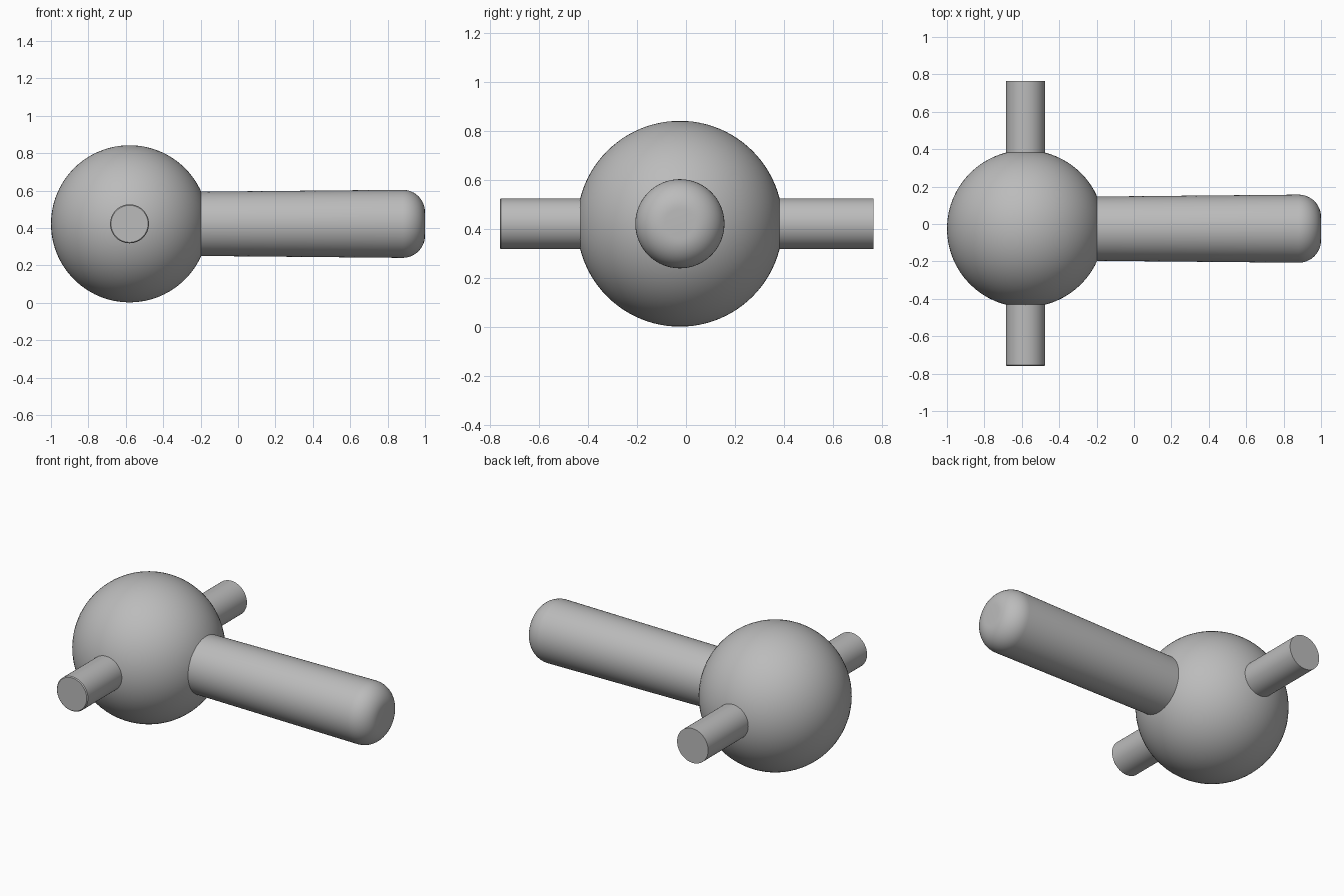
import bpy, bmesh
from math import sin, cos, pi, radians
from mathutils import Matrix

cube = bpy.data.objects.get("Cube")
if cube:
    bpy.data.objects.remove(cube, do_unlink=True)

HUB = (-0.58, -0.025, 0.422)
HUB_RADIUS = 0.42

grey = bpy.data.materials.new("plain grey")
grey.use_nodes = True
GREY = (0.5, 0.5, 0.5, 1)
grey.diffuse_color = GREY
grey.node_tree.nodes["Principled BSDF"].inputs["Base Color"].default_value = GREY


def finish(name, bm, location):
    """Turn a bmesh into a smooth grey object."""
    bmesh.ops.recalc_face_normals(bm, faces=bm.faces)
    mesh = bpy.data.meshes.new(name)
    bm.to_mesh(mesh)
    bm.free()
    mesh.materials.append(grey)
    obj = bpy.data.objects.new(name, mesh)
    obj.location = location
    bpy.context.collection.objects.link(obj)
    bpy.ops.object.select_all(action='DESELECT')
    obj.select_set(True)
    bpy.context.view_layer.objects.active = obj
    bpy.ops.object.shade_smooth_by_angle(angle=radians(35))
    return obj


def lathe(name, profile, turn, location, sides=64):
    """Spin (radius, height) points around z, then turn the axis."""
    bm = bmesh.new()
    rings = [[bm.verts.new((r * cos(2 * pi * i / sides), r * sin(2 * pi * i / sides), h))
              for i in range(sides)] for r, h in profile]
    for a, b in zip(rings, rings[1:]):
        for i in range(sides):
            j = (i + 1) % sides
            bm.faces.new((a[i], a[j], b[j], b[i]))
    bm.faces.new(rings[0])
    bm.faces.new(rings[-1])
    bm.transform(turn)
    return finish(name, bm, location)


# Round hub
bm = bmesh.new()
bmesh.ops.create_uvsphere(bm, u_segments=64, v_segments=48, radius=HUB_RADIUS)
finish("hub_ball", bm, HUB)

# Long arm, slightly wider towards its rounded end
ROUND, TIP, END = 0.12, 0.182, 1.58
arm = [(0.17, 0.2)] + [
    (TIP - ROUND + ROUND * cos(k * pi / 24), END - ROUND + ROUND * sin(k * pi / 24))
    for k in range(13)]
lathe("long_arm", arm, Matrix.Rotation(pi / 2, 4, 'Y'), HUB)

# Two side pegs with flat ends
PEG = 0.104
lathe("front_peg", [(PEG, 0.2), (PEG, 0.73), (PEG - 0.005, 0.735)],
      Matrix.Rotation(pi / 2, 4, 'X'), HUB)
lathe("back_peg", [(PEG, 0.2), (PEG, 0.79)], Matrix.Rotation(-pi / 2, 4, 'X'), HUB)
